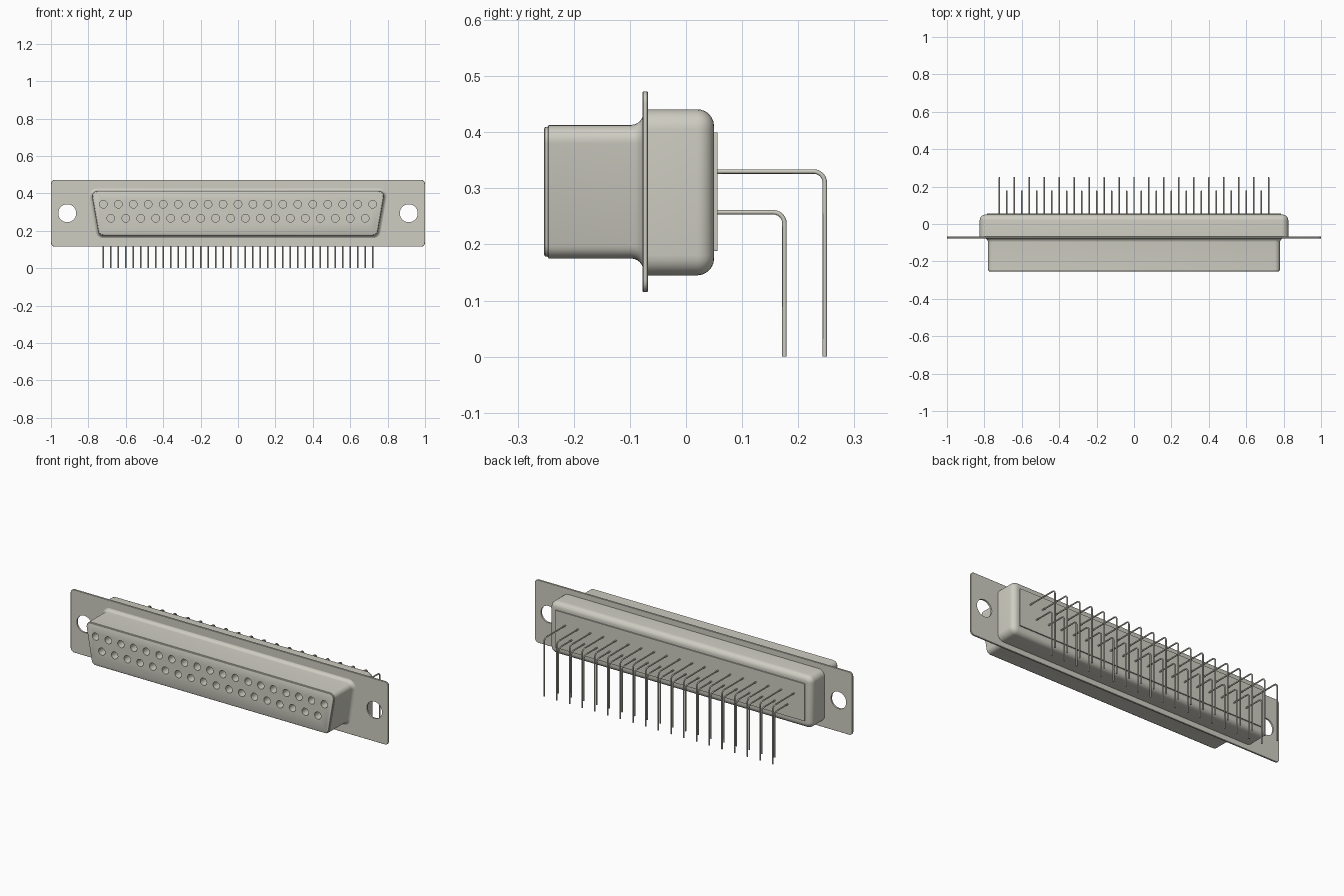
import bpy, bmesh, math

cube = bpy.data.objects.get("Cube")
if cube:
    bpy.data.objects.remove(cube, do_unlink=True)

metal = bpy.data.materials.new("warm grey metal")
metal.use_nodes = True
colour = (0.62, 0.61, 0.54, 1)
metal.diffuse_color = colour
metal.node_tree.nodes["Principled BSDF"].inputs["Base Color"].default_value = colour

ZC = 0.294                       # height of the connector axis
ROWS = [  # pin count, socket height, pin height, y of the downward leg
    ("upper", 19, 0.342, 0.330, 0.2475),
    ("lower", 18, 0.267, 0.2575, 0.1755),
]
PITCH = 0.08


def row_x(count):
    return [(i - (count - 1) / 2) * PITCH for i in range(count)]


def finish(ob, angle=35):
    bpy.ops.object.select_all(action='DESELECT')
    ob.select_set(True)
    bpy.context.view_layer.objects.active = ob
    bpy.ops.object.shade_smooth_by_angle(angle=math.radians(angle))


def add_mesh(name, bm):
    bmesh.ops.recalc_face_normals(bm, faces=bm.faces)
    me = bpy.data.meshes.new(name)
    bm.to_mesh(me)
    bm.free()
    me.materials.append(metal)
    ob = bpy.data.objects.new(name, me)
    bpy.context.collection.objects.link(ob)
    return ob


def outline(top, bottom, z0, z1, r, grow, steps=6):
    """Rounded trapezoid in x and z, offset outwards by grow."""
    tilt = math.atan2(top - bottom, z1 - z0)

    def cx(z):
        return bottom + (top - bottom) * (z - z0) / (z1 - z0) - r / math.cos(tilt)

    zt, zb, q = z1 - r, z0 + r, math.pi / 2
    arcs = [(cx(zt), zt, -tilt, q), (-cx(zt), zt, q, 2 * q + tilt),
            (-cx(zb), zb, 2 * q + tilt, 3 * q), (cx(zb), zb, 3 * q, 4 * q - tilt)]
    pts = []
    for x, z, a0, a1 in arcs:
        for i in range(steps + 1):
            a = a0 + (a1 - a0) * i / steps
            pts.append((x + (r + grow) * math.cos(a), z + (r + grow) * math.sin(a)))
    return pts


def loft(name, shape, stations):
    """Closed solid through (y, grow) stations of one outline."""
    bm = bmesh.new()
    rings = [[bm.verts.new((x, y, z)) for x, z in outline(*shape, grow)]
             for y, grow in stations]
    n = len(rings[0])
    for a, b in zip(rings, rings[1:]):
        for i in range(n):
            j = (i + 1) % n
            bm.faces.new((a[i], a[j], b[j], b[i]))
    bm.faces.new(rings[0])
    bm.faces.new(rings[-1])
    return add_mesh(name, bm)


def drill(ob, centres, radius, y0, y1, sides):
    """Cut round holes running along y."""
    bm = bmesh.new()
    for cx, cz in centres:
        rings = [[bm.verts.new((cx + radius * math.cos(2 * math.pi * i / sides), y,
                                cz + radius * math.sin(2 * math.pi * i / sides)))
                  for i in range(sides)] for y in (y0, y1)]
        a, b = rings
        for i in range(sides):
            j = (i + 1) % sides
            bm.faces.new((a[i], a[j], b[j], b[i]))
        bm.faces.new(a)
        bm.faces.new(b)
    cutter = add_mesh(ob.name + "_cutter", bm)
    cutter.hide_render = True
    mod = ob.modifiers.new("holes", 'BOOLEAN')
    mod.operation = 'DIFFERENCE'
    mod.solver = 'EXACT'
    mod.object = cutter
    bpy.ops.object.select_all(action='DESELECT')
    ob.select_set(True)
    bpy.context.view_layer.objects.active = ob
    bpy.ops.object.modifier_apply(modifier=mod.name)
    bpy.data.objects.remove(cutter, do_unlink=True)


# Front shell: lipped rim, straight D-shaped sleeve, flare into the flange
R = 0.022
flare = [(-0.098 + R * math.sin(a), R * (1 - math.cos(a)))
         for a in (math.radians(15 * i) for i in range(7))]
front_shell = loft("front_shell", (0.786, 0.744, 0.175, 0.413, 0.028),
                   [(-0.253, -0.007), (-0.2515, -0.004), (-0.246, -0.003), (-0.245, 0)]
                   + flare + [(-0.072, R)])
sockets = [(x, row[2]) for row in ROWS for x in row_x(row[1])]
drill(front_shell, sockets, 0.0205, -0.30, -0.16, 20)
finish(front_shell)

# Mounting flange with two screw holes
flange = loft("mounting_flange", (1.0, 1.0, 0.115, 0.473, 0.022),
              [(-0.0775, -0.0015), (-0.076, 0), (-0.0695, 0), (-0.068, -0.0015)])
drill(flange, [(-0.913, ZC), (0.913, ZC)], 0.048, -0.2, 0.1, 40)
finish(flange, 30)

# Rear shell with a rounded back edge
B = 0.03
back_edge = [(0.02 + B * math.sin(a), B * (math.cos(a) - 1))
             for a in (math.radians(15 * i) for i in range(7))]
rear_shell = loft("rear_shell", (0.825, 0.825, 0.145, 0.441, 0.036),
                  [(-0.070, 0)] + back_edge)
finish(rear_shell)

# Thin plate the pins pass through
rear_plate = loft("rear_plate", (0.785, 0.785, 0.188, 0.400, 0.002),
                  [(0.048, 0), (0.0565, 0)])
finish(rear_plate, 30)

# Right-angle pins: straight out of the back, then down
BEND = 0.02
for name, count, _, z, y in ROWS:
    path = [(0.04, z)]
    for i in range(7):
        a = math.radians(15 * i)
        path.append((y - BEND + BEND * math.sin(a), z - BEND + BEND * math.cos(a)))
    path.append((y, 0))
    cu = bpy.data.curves.new(name + "_pins", 'CURVE')
    cu.dimensions = '3D'
    cu.bevel_depth = 0.004
    cu.bevel_resolution = 2
    cu.use_fill_caps = True
    cu.materials.append(metal)
    for x in row_x(count):
        sp = cu.splines.new('POLY')
        sp.points.add(len(path) - 1)
        for p, (py, pz) in zip(sp.points, path):
            p.co = (x, py, pz, 1)
    pins = bpy.data.objects.new(name + "_pins", cu)
    bpy.context.collection.objects.link(pins)
    bpy.ops.object.select_all(action='DESELECT')
    pins.select_set(True)
    bpy.context.view_layer.objects.active = pins
    bpy.ops.object.convert(target='MESH')
    finish(bpy.context.view_layer.objects.active, 50)
